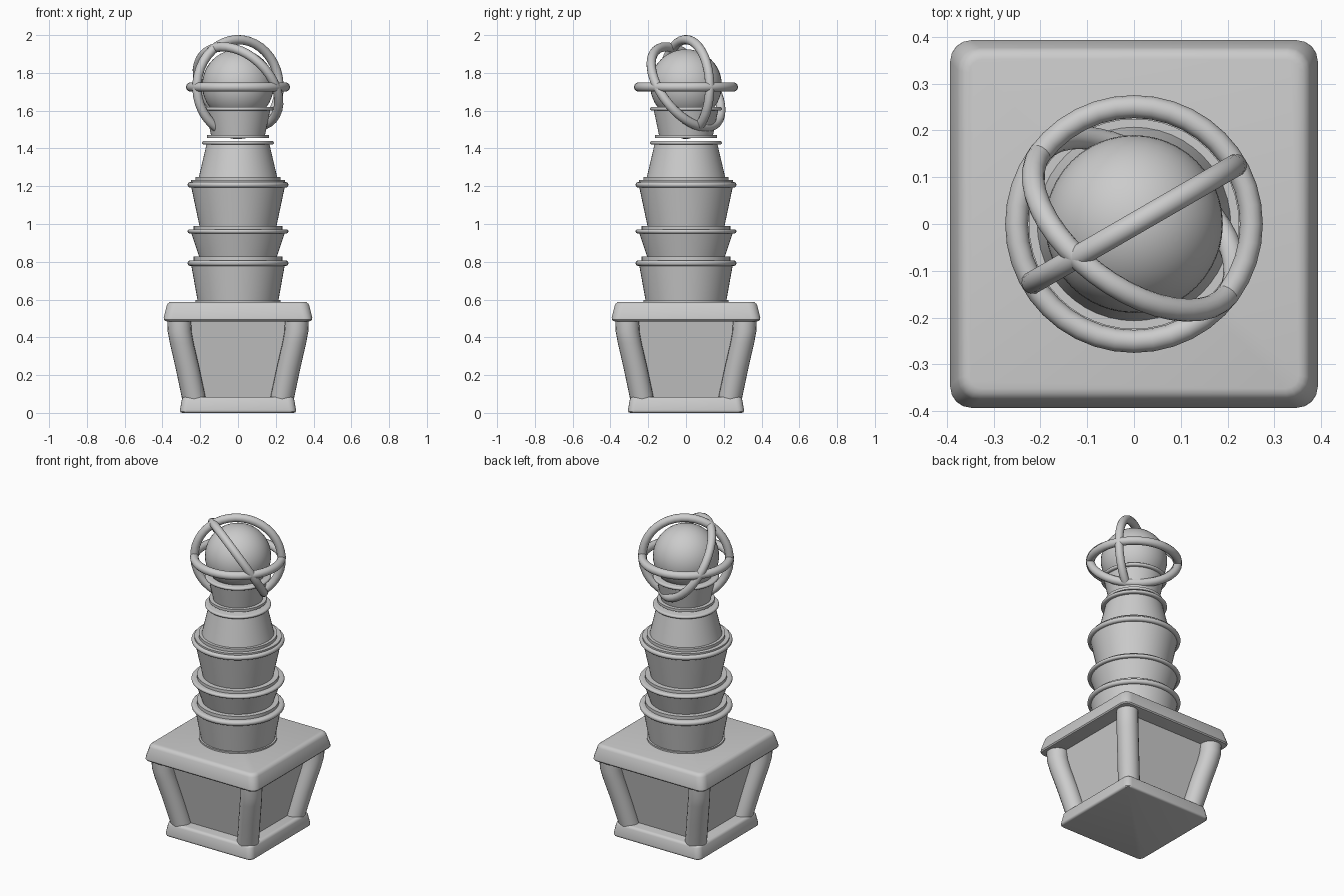
import bpy, bmesh, math
from mathutils import Vector, Matrix

if "Cube" in bpy.data.objects:
    bpy.data.objects.remove(bpy.data.objects["Cube"])

grey = bpy.data.materials.new("stone grey")
grey.diffuse_color = (0.6, 0.6, 0.6, 1)
grey.use_nodes = True
grey.node_tree.nodes["Principled BSDF"].inputs["Base Color"].default_value = grey.diffuse_color


def finish(name, bm, angle=35):
    bmesh.ops.recalc_face_normals(bm, faces=bm.faces)
    me = bpy.data.meshes.new(name)
    bm.to_mesh(me)
    bm.free()
    me.materials.append(grey)
    ob = bpy.data.objects.new(name, me)
    bpy.context.collection.objects.link(ob)
    bpy.ops.object.select_all(action='DESELECT')
    ob.select_set(True)
    bpy.context.view_layer.objects.active = ob
    bpy.ops.object.shade_smooth_by_angle(angle=math.radians(angle))
    return ob


def frustum(name, z0, z1, h0, h1, corner=0, edge=0):
    """Square block with its own bottom and top half widths."""
    bm = bmesh.new()
    bmesh.ops.create_cube(bm, size=2)
    for v in bm.verts:
        h = h1 if v.co.z > 0 else h0
        v.co = (v.co.x * h, v.co.y * h, z1 if v.co.z > 0 else z0)
    if corner:
        up = [e for e in bm.edges if abs(e.verts[0].co.z - e.verts[1].co.z) > 0.01]
        bmesh.ops.bevel(bm, geom=up, offset=corner, segments=4, profile=0.5, affect='EDGES')
        flat = [e for e in bm.edges if abs(e.verts[0].co.z - e.verts[1].co.z) < 1e-4]
        bmesh.ops.bevel(bm, geom=flat, offset=edge, segments=3, profile=0.5, affect='EDGES')
    return finish(name, bm)


def lathe(name, profile, steps=48):
    """Spin (radius, z) points around the z axis."""
    bm = bmesh.new()
    vs = [bm.verts.new((r, 0, z)) for r, z in profile]
    es = [bm.edges.new(p) for p in zip(vs, vs[1:])]
    bmesh.ops.spin(bm, geom=vs + es, axis=(0, 0, 1), cent=(0, 0, 0),
                   angle=2 * math.pi, steps=steps, use_duplicate=False)
    bmesh.ops.remove_doubles(bm, verts=bm.verts, dist=1e-5)
    return finish(name, bm)


def rim(r, z0, z1):
    """Rounded outer rim section, bottom to top."""
    zm, hh = (z0 + z1) / 2, (z1 - z0) / 2
    return [(r - hh + hh * math.cos(a), zm + hh * math.sin(a))
            for a in [math.radians(d) for d in range(-90, 91, 30)]]


# square pedestal
frustum("foot_plate", 0, 0.085, 0.31, 0.295, 0.035, 0.015)
frustum("pedestal_core", 0.07, 0.5, 0.22, 0.30)
frustum("top_plate", 0.485, 0.588, 0.398, 0.372, 0.045, 0.02)

# four leaning corner posts
path = [(0.23, 0.06), (0.268, 0.24), (0.298, 0.37), (0.309, 0.43), (0.312, 0.50)]
for sx, sy, n in ((1, 1, "back_right"), (-1, 1, "back_left"),
                  (1, -1, "front_right"), (-1, -1, "front_left")):
    bm = bmesh.new()
    rings = []
    for d, z in path:
        rings.append([bm.verts.new((sx * d + 0.063 * math.cos(a), sy * d + 0.063 * math.sin(a), z))
                      for a in [2 * math.pi * k / 20 for k in range(20)]])
    for lo, hi in zip(rings, rings[1:]):
        for k in range(20):
            j = (k + 1) % 20
            bm.faces.new((lo[k], lo[j], hi[j], hi[k]))
    bm.faces.new(rings[0])
    bm.faces.new(rings[-1])
    finish("post_" + n, bm)

# stacked drums flaring upward: bottom z, bottom r, rim z0, rim z1, step z, step r
lathe("column_base_ring", [(0, 0.58), (0.225, 0.58), (0.225, 0.597), (0, 0.597)])
for i, (zb, rb, z0, z1, zs, rs) in enumerate((
        (0.59, 0.213, 0.778, 0.808, 0.828, 0.235),
        (0.825, 0.205, 0.95, 0.972, 0.99, 0.235),
        (0.985, 0.203, 1.193, 1.222, 1.232, 0.25))):
    lathe(f"drum_{i + 1}", [(0, zb), (rb, zb), (0.247, z0)] + rim(0.267, z0, z1)
          + [(rs, z1), (rs, zs), (0, zs)])

# neck narrowing upward, with flange below and rim on top
lathe("neck", [(0, 1.225), (0.225, 1.225), (0.225, 1.25), (0.207, 1.25), (0.167, 1.42)]
      + rim(0.19, 1.42, 1.44) + [(0, 1.44)])

# cup holding the globe
lathe("globe_cup", [(0, 1.455), (0.165, 1.455), (0.165, 1.471), (0.143, 1.471), (0.17, 1.6)]
      + rim(0.19, 1.6, 1.62) + [(0, 1.62)])

# globe
bm = bmesh.new()
bmesh.ops.create_uvsphere(bm, u_segments=40, v_segments=24, radius=0.19)
bmesh.ops.translate(bm, verts=bm.verts, vec=(0, 0, 1.735))
finish("globe", bm)

# three orbit rings, each given by its plane normal
a, b = math.radians(30), math.radians(-37)
lean = math.radians(32)
side = Vector((math.sin(b), -math.cos(b), 0))
normals = {"level_ring": Vector((0, 0, 1)),
           "upright_ring": Vector((-math.sin(a), math.cos(a), 0)),
           "leaning_ring": side * math.cos(lean) - Vector((0, 0, 1)) * math.sin(lean)}
for name, n in normals.items():
    ring = lathe(name, [(0.251 + 0.0245 * math.cos(t), 0.0245 * math.sin(t))
                        for t in [2 * math.pi * k / 14 for k in range(15)]], 40)
    turn = Vector((0, 0, 1)).rotation_difference(n).to_matrix().to_4x4()
    ring.data.transform(Matrix.Translation((0, 0, 1.725)) @ turn)
